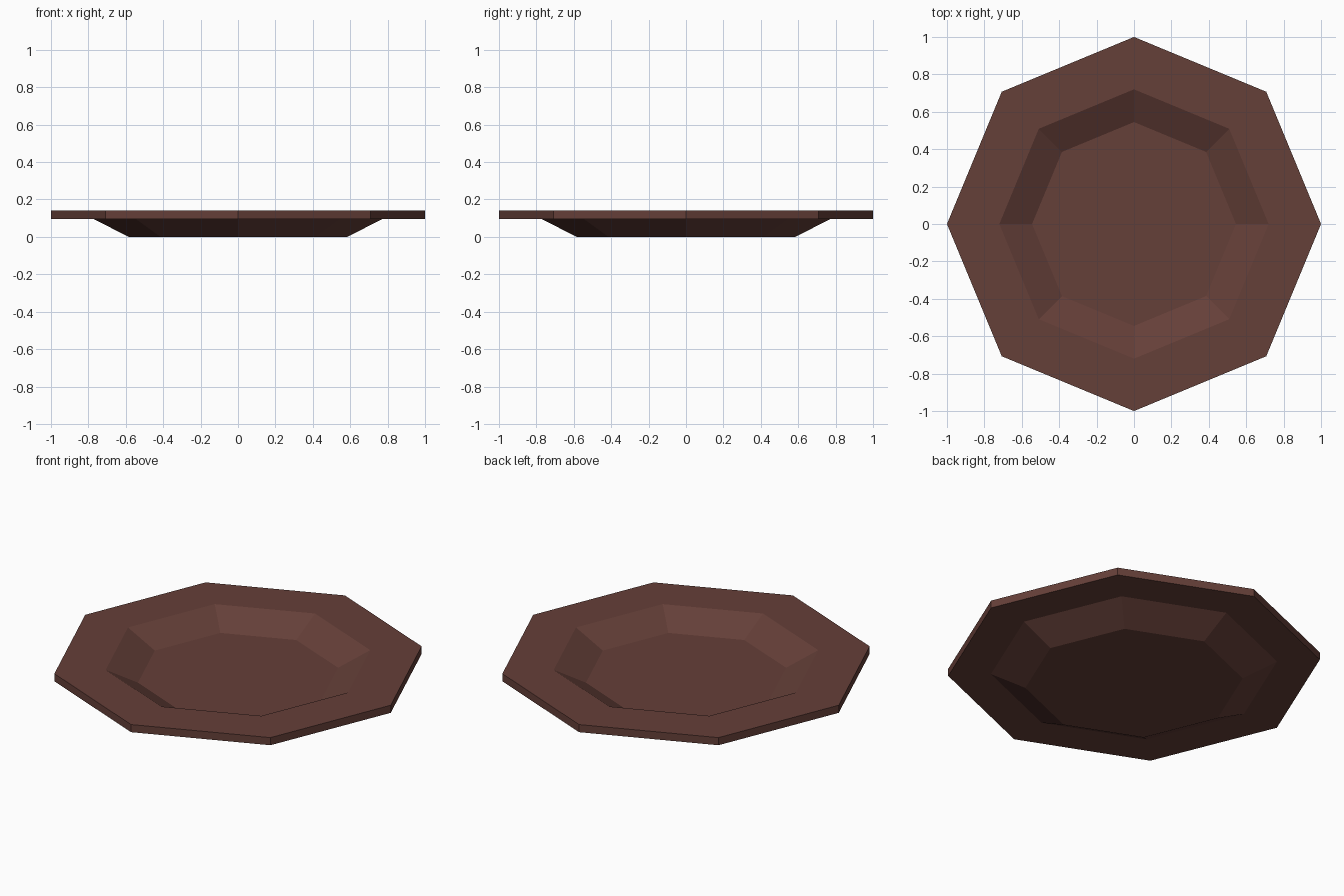
import bpy
import bmesh
from math import cos, sin, tau

cube = bpy.data.objects.get("Cube")
if cube:
    bpy.data.objects.remove(cube, do_unlink=True)

SIDES = 8

# Brown clay colour
brown = bpy.data.materials.new("dark_brown")
brown.use_nodes = True
colour = (0.13, 0.05, 0.04, 1)
brown.diffuse_color = colour
bsdf = brown.node_tree.nodes["Principled BSDF"]
bsdf.inputs["Base Color"].default_value = colour
bsdf.inputs["Roughness"].default_value = 0.8

# Closed cross-section (radius, height): underside, rim, then inner well
profile = [(0.585, 0), (0.77, 0.095), (1, 0.095),
           (1, 0.14), (0.72, 0.14), (0.545, 0.05)]

# Octagonal plate: rings joined by flat quads, capped at both ends
bm = bmesh.new()
rings = [[bm.verts.new((r * cos(tau * i / SIDES), r * sin(tau * i / SIDES), z))
          for i in range(SIDES)] for r, z in profile]
for low, high in zip(rings, rings[1:]):
    for i in range(SIDES):
        j = (i + 1) % SIDES
        bm.faces.new((low[i], low[j], high[j], high[i]))
bm.faces.new(rings[0][::-1])
bm.faces.new(rings[-1])
bmesh.ops.recalc_face_normals(bm, faces=bm.faces)

mesh = bpy.data.meshes.new("plate")
bm.to_mesh(mesh)
bm.free()
mesh.materials.append(brown)
plate = bpy.data.objects.new("plate", mesh)
bpy.context.collection.objects.link(plate)
